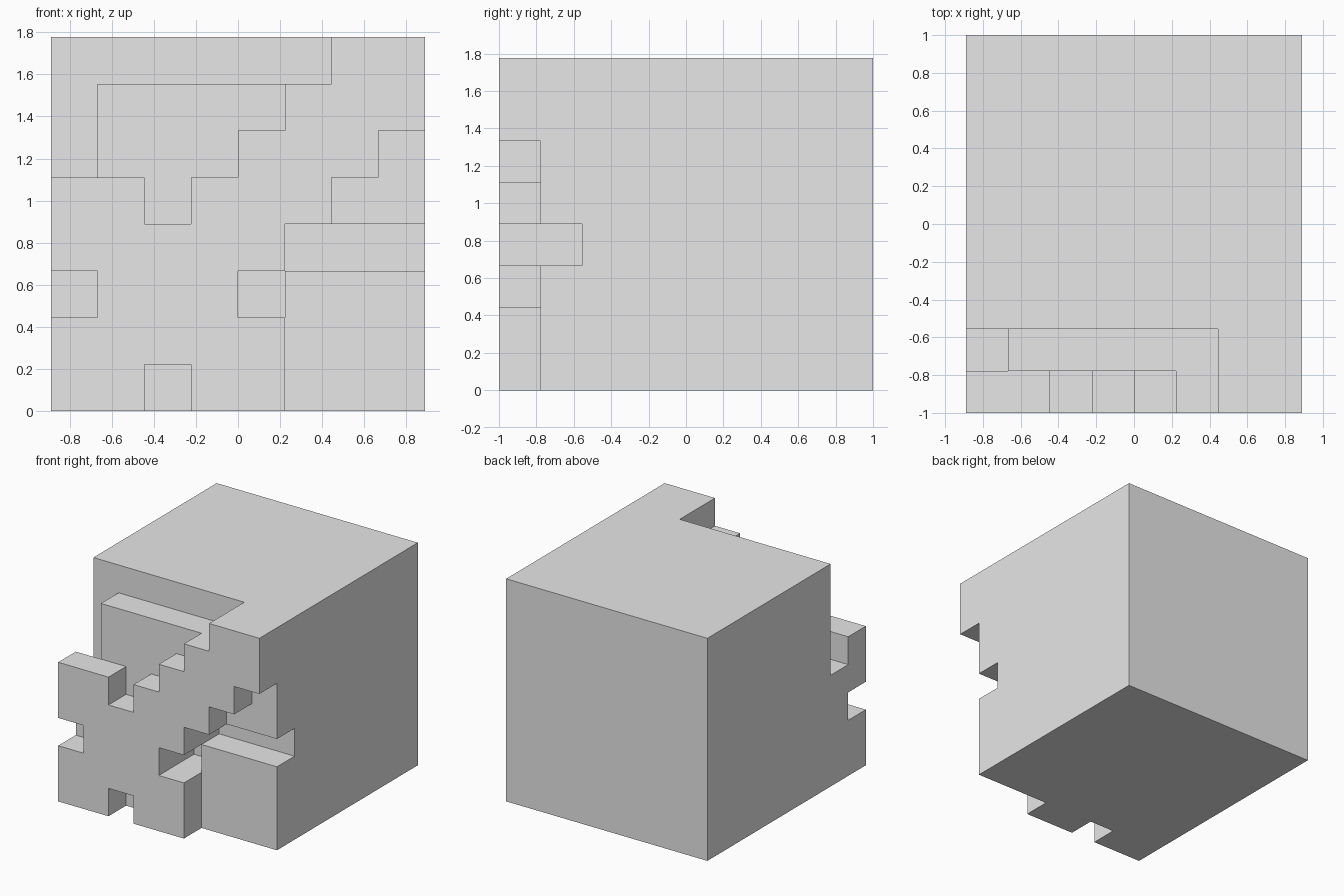
import bpy
import bmesh
import math
from mathutils import Vector

cube = bpy.data.objects.get("Cube")
if cube:
    bpy.data.objects.remove(cube, do_unlink=True)

# One plain grey for the whole block
grey = bpy.data.materials.new("plain grey")
grey.use_nodes = True
grey.diffuse_color = (0.8, 0.8, 0.8, 1)
grey.node_tree.nodes["Principled BSDF"].inputs["Base Color"].default_value = (0.8, 0.8, 0.8, 1)

# Block grid: width, depth, height in cells
WIDE, DEEP, HIGH = 8, 9, 8
CELL = 2 / DEEP

# Front relief layer, top row first
front_relief = [
    "......##",
    ".....###",
    "....###.",
    "##.###..",
    "#####...",
    ".###....",
    "#####...",
    "##.##...",
]
# Relief layer behind it
inner_relief = [
    "......##",
    ".#######",
    ".#######",
    ".#######",
    "#####...",
    "####.###",
    "########",
    "########",
]
layers = [front_relief, inner_relief]


def solid(cell):
    x, y, z = cell
    if not (0 <= x < WIDE and 0 <= y < DEEP and 0 <= z < HIGH):
        return False
    return y >= len(layers) or layers[y][HIGH - 1 - z][x] == "#"


def add_face(bm, cell, axis, sign):
    """Square on one side of a cell, wound to face outwards."""
    normal = Vector((0, 0, 0))
    normal[axis] = sign
    u = Vector((0, 0, 0))
    u[(axis + 1) % 3] = 1
    v = normal.cross(u)
    centre = Vector(cell) + Vector((0.5, 0.5, 0.5)) + normal / 2
    corners = [centre + (a * u + b * v) / 2
               for a, b in ((-1, -1), (1, -1), (1, 1), (-1, 1))]
    offset = Vector((WIDE / 2, DEEP / 2, 0))
    bm.faces.new([bm.verts.new((c - offset) * CELL) for c in corners])


# Carved block: skin every exposed cell side, then merge flat areas
bm = bmesh.new()
for x in range(WIDE):
    for y in range(DEEP):
        for z in range(HIGH):
            if not solid((x, y, z)):
                continue
            for axis in range(3):
                for sign in (-1, 1):
                    neighbour = [x, y, z]
                    neighbour[axis] += sign
                    if not solid(neighbour):
                        add_face(bm, (x, y, z), axis, sign)
bmesh.ops.remove_doubles(bm, verts=bm.verts, dist=CELL / 100)
bmesh.ops.dissolve_limit(bm, angle_limit=math.radians(1),
                         verts=bm.verts, edges=bm.edges)

mesh = bpy.data.meshes.new("carved_block")
bm.to_mesh(mesh)
bm.free()
mesh.materials.append(grey)
block = bpy.data.objects.new("carved_block", mesh)
bpy.context.collection.objects.link(block)
